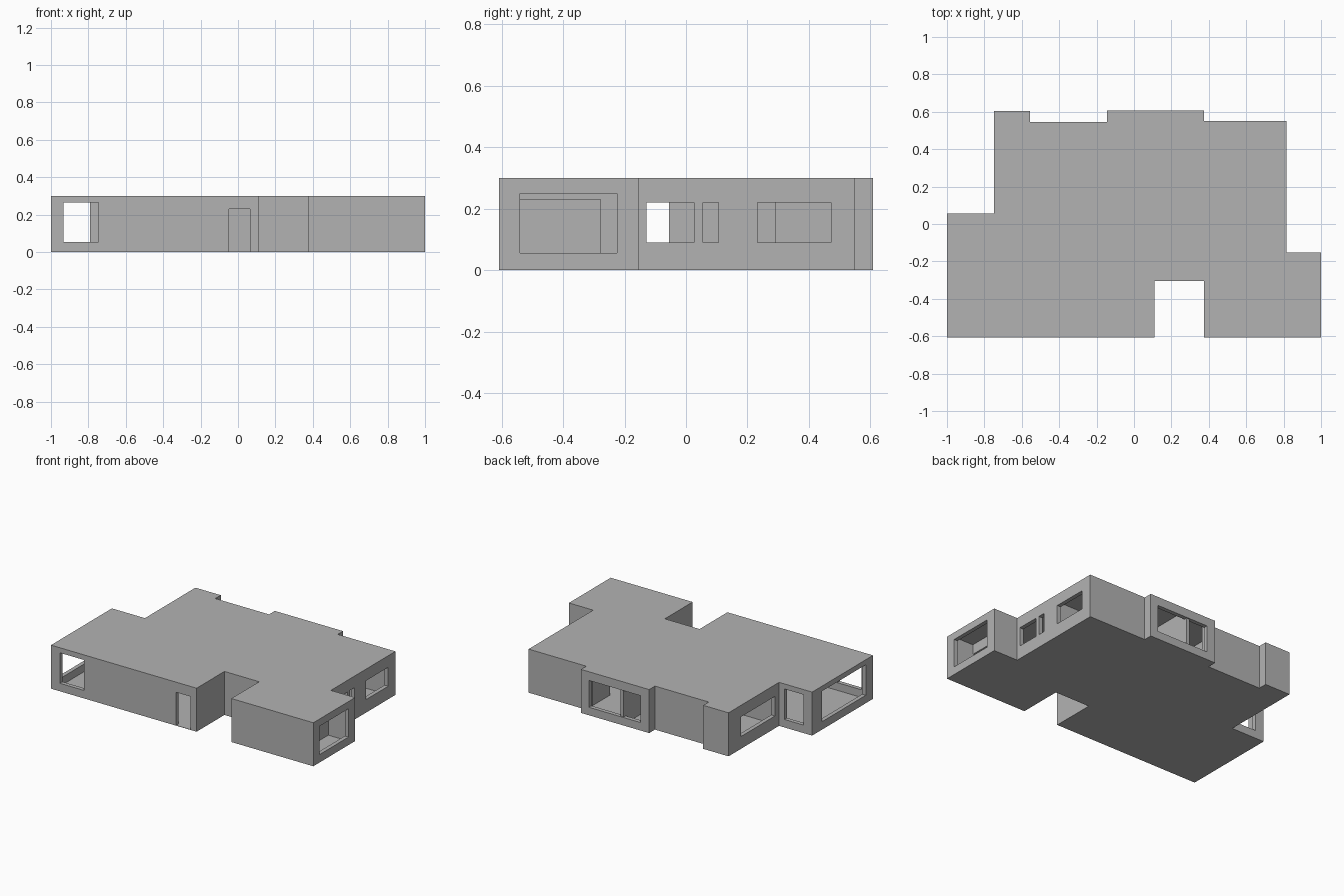
import bpy, bmesh

if "Cube" in bpy.data.objects:
    bpy.data.objects.remove(bpy.data.objects["Cube"])

H, T, SKIN, DOOR = 0.30, 0.028, 0.002, 0.23

# Footprint, counter-clockwise from the front left corner
PLAN = [(-1, -.608), (.11, -.608), (.11, -.305), (.375, -.305), (.375, -.608),
        (1, -.608), (1, -.153), (.815, -.153), (.815, .55), (.375, .55),
        (.375, .608), (-.145, .608), (-.145, .545), (-.555, .545),
        (-.555, .605), (-.748, .605), (-.748, .055), (-1, .055)]

# Openings per wall index: (start, end, bottom, top) along the wall's axis
OPENINGS = {
    0: [(-.932, -.747, .055, .265), (-.047, .065, 0, DOOR)],
    5: [(-.54, -.225, .055, .25)],
    7: [(-.128, .026, .09, .22), (.055, .105, .09, .22), (.232, .472, .09, .22)],
    10: [(-.08, .315, .055, .24)],
    15: [(.10, .47, .085, .22)],
    16: [(-.935, -.79, .055, .265)],
    17: [(-.53, -.055, .055, .265)],
}

# Darker grey of the whole building
GREY = bpy.data.materials.new("plaster_grey")
GREY.diffuse_color = (.45, .45, .45, 1)
GREY.use_nodes = True
GREY.node_tree.nodes["Principled BSDF"].inputs["Base Color"].default_value = GREY.diffuse_color


def finish(name, bm):
    bmesh.ops.recalc_face_normals(bm, faces=bm.faces)
    mesh = bpy.data.meshes.new(name)
    bm.to_mesh(mesh)
    bm.free()
    mesh.materials.append(GREY)
    obj = bpy.data.objects.new(name, mesh)
    bpy.context.collection.objects.link(obj)


def box(bm, lo, hi):
    verts = bmesh.ops.create_cube(bm, size=1)["verts"]
    for v in verts:
        v.co = [(a + b) / 2 + c * (b - a) for a, b, c in zip(lo, hi, v.co)]


def wall(name, axis, start, end, side, openings=()):
    """Wall along axis 0 (x) or 1 (y); side is its (low, high) across."""
    bm = bmesh.new()

    def piece(s, e, z0, z1):
        if e - s < 1e-5 or z1 - z0 < 1e-5:
            return
        lo, hi = (s, side[0]), (e, side[1])
        if axis:
            lo, hi = lo[::-1], hi[::-1]
        box(bm, (*lo, z0), (*hi, z1))

    at = start
    for s, e, z0, z1 in sorted(openings):
        piece(at, s, 0, H)
        piece(s, e, 0, z0)
        piece(s, e, z1, H)
        at = e
    piece(at, end, 0, H)
    finish(name, bm)


def slab(name, z0, z1):
    bm = bmesh.new()
    face = bm.faces.new([bm.verts.new((x, y, z0)) for x, y in PLAN])
    ext = bmesh.ops.extrude_face_region(bm, geom=[face], use_keep_orig=True)
    for v in ext["geom"]:
        if isinstance(v, bmesh.types.BMVert):
            v.co.z = z1
    finish(name, bm)


# Floor and roof
slab("floor", 0, SKIN)
slab("roof", H - SKIN, H)

# Outer walls, thickness inwards, running on to fill inside corners
n = len(PLAN)
for i in range(n):
    p, q, r = PLAN[i], PLAN[(i + 1) % n], PLAN[(i + 2) % n]
    axis = 0 if abs(p[1] - q[1]) < 1e-6 else 1
    d = 1 if q[axis] > p[axis] else -1
    turn = (q[0] - p[0]) * (r[1] - q[1]) - (q[1] - p[1]) * (r[0] - q[0])
    end = q[axis] + (d * T if turn < 0 else 0)
    c = p[1 - axis]
    inner = c + T * d * (1 if axis == 0 else -1)
    wall(f"outer_wall_{i}", axis, min(p[axis], end), max(p[axis], end),
         (min(c, inner), max(c, inner)), OPENINGS.get(i, ()))

# Room partitions with doorways
wall("hall_partition", 0, -.748, .40, (.027, .055),
     [(-.42, -.31, 0, DOOR), (.10, .21, 0, DOOR)])
wall("bedroom_partition", 1, .055, .545, (-.27, -.245))
wall("middle_partition", 1, .055, .60, (.055, .08))
wall("bath_partition", 0, .40, .80, (.14, .165))
wall("right_bedroom_partition", 1, .027, .55, (.375, .40),
     [(.18, .29, 0, DOOR)])
wall("right_bay_partition", 1, -.60, -.153, (.787, .815),
     [(-.577, -.278, 0, DOOR)])
